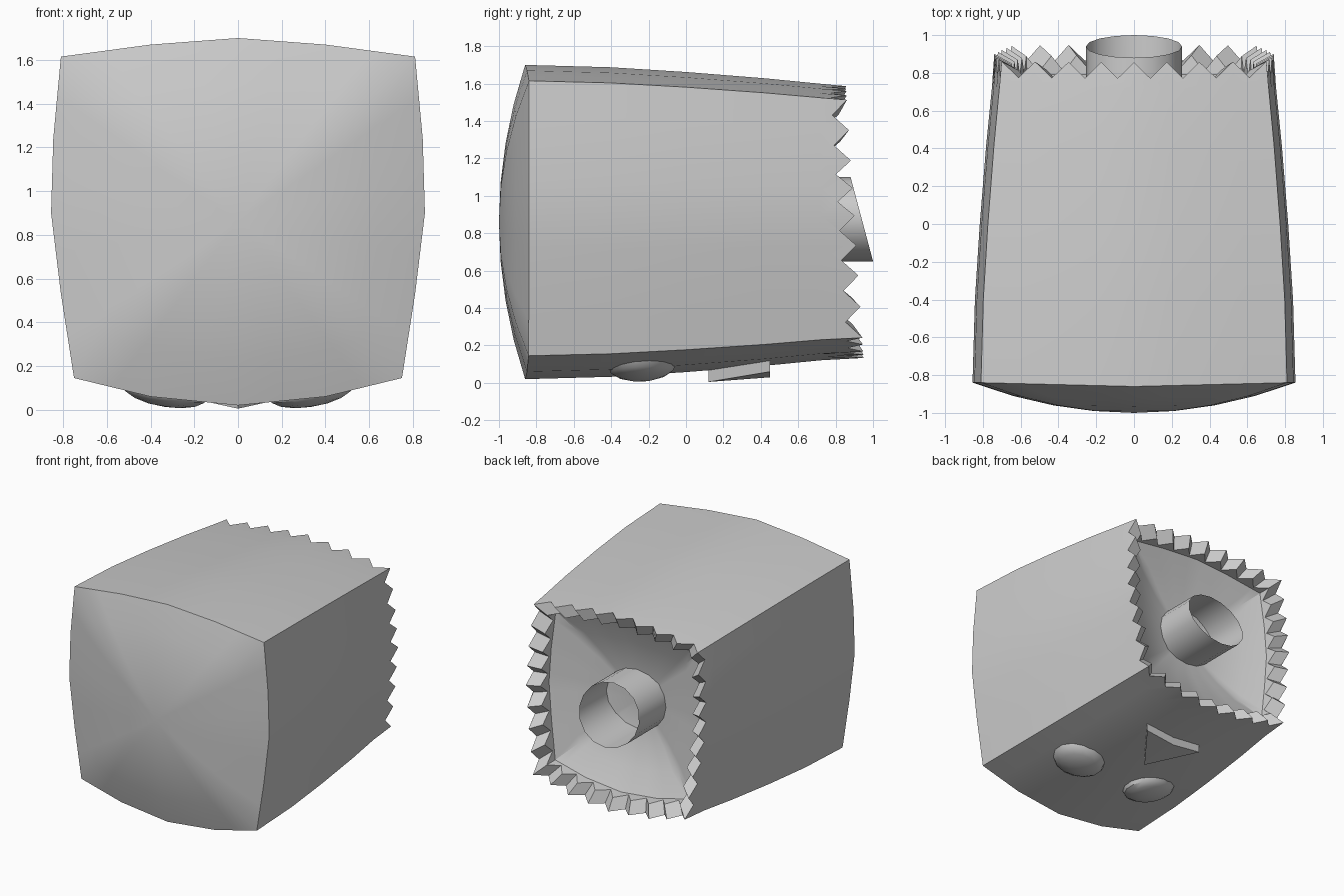
import bpy, bmesh, math
from mathutils import Vector

if "Cube" in bpy.data.objects:
    bpy.data.objects.remove(bpy.data.objects["Cube"])

CZ = 0.86  # height of the long axis


def make(name, bm, angle=35):
    bmesh.ops.recalc_face_normals(bm, faces=bm.faces)
    me = bpy.data.meshes.new(name)
    bm.to_mesh(me)
    bm.free()
    ob = bpy.data.objects.new(name, me)
    bpy.context.collection.objects.link(ob)
    bpy.ops.object.select_all(action='DESELECT')
    ob.select_set(True)
    bpy.context.view_layer.objects.active = ob
    bpy.ops.object.shade_smooth_by_angle(angle=math.radians(angle))
    return ob


def bridge(bm, a, b):
    n = len(a)
    for i in range(n):
        bm.faces.new((a[i], a[(i + 1) % n], b[(i + 1) % n], b[i]))


# Body cross-section: half outline mirrored, then each edge halved (8 per side)
half = [(0, .02), (.40, .06), (.75, .145), (.81, .53), (.855, .9),
        (.845, 1.24), (.81, 1.615), (.40, 1.67), (0, 1.70)]
loop = half + [(-x, z) for x, z in half[-2:0:-1]]
sect = []
for i, (x, z) in enumerate(loop):
    nx, nz = loop[(i + 1) % len(loop)]
    sect += [(x, z), ((x + nx) / 2, (z + nz) / 2)]
N = len(sect)


def tip_y(z):
    return .95 - .065 * (z - .14)


bm = bmesh.new()


def ring(s, yfun):
    out = []
    for i, (x, z) in enumerate(sect):
        zz = CZ + (z - CZ) * s
        out.append(bm.verts.new((x * s, yfun(i, x, zz), zz)))
    return out


def split_ring(s, yfun):
    # double the ring so that each edge carries a full tooth
    pts = []
    for i in range(N):
        a, b = Vector(sect[i]), Vector(sect[(i + 1) % N])
        pts += [a, (a + b) / 2]
    out = []
    for i, p in enumerate(pts):
        zz = CZ + (p.y - CZ) * s
        out.append(bm.verts.new((p.x * s, yfun(i, zz), zz)))
    return out


def tooth(off):
    return lambda i, z: tip_y(z) - off - (.085 if i % 2 else 0)


# Bulged front, from the middle out to the front edge
def edge_y(x):
    return -.86 + .02 * min(1, abs(x) / .81)


centre = bm.verts.new((0, -1, CZ))
prev = None
for f in (.25, .5, .75, 1):
    r = ring(f, lambda i, x, z: -1 + (edge_y(x) + 1) * f * f)
    if prev:
        bridge(bm, prev, r)
    else:
        for i in range(N):
            bm.faces.new((centre, r[i], r[(i + 1) % N]))
    prev = r

# Tapering walls
for y, s in ((-.4, .985), (0, .955), (.42, .915), (.72, .88)):
    r = ring(s, lambda i, x, z: y)
    bridge(bm, prev, r)
    prev = r

# Toothed rim
outer = split_ring(.865, tooth(0))
for i in range(N):
    j = (i + 1) % N
    bm.faces.new((prev[i], prev[j], outer[2 * j], outer[2 * i + 1], outer[2 * i]))
inner = split_ring(.76, tooth(.05))
bridge(bm, outer, inner)

# Dished panel inside the rim
prev = inner
for f in (1, .75, .5, .25):
    r = split_ring(.755 * f, lambda i, z: .58 + (tip_y(CZ + (z - CZ) / f) - .15 - .58) * f * f)
    bridge(bm, prev, r)
    prev = r
c = bm.verts.new((0, .58, CZ))
for i in range(2 * N):
    bm.faces.new((c, prev[i], prev[(i + 1) % (2 * N)]))
make("body", bm, 25)

# Stalk: open tube with a slanted end
bm = bmesh.new()
base, end = [], []
for i in range(16):
    a = math.tau * i / 16
    x, z = .255 * math.cos(a), .875 + .225 * math.sin(a)
    base.append(bm.verts.new((x, .57, z)))
    end.append(bm.verts.new((x, .94 - .06 * math.sin(a), z)))
bridge(bm, base, end)
make("stalk", bm)

# Eyes: shallow domes under the body
for side, label in ((1, "right"), (-1, "left")):
    bm = bmesh.new()
    bmesh.ops.create_uvsphere(bm, u_segments=14, v_segments=8, radius=1)
    bmesh.ops.delete(bm, geom=[v for v in bm.verts if v.co.z > .01], context='VERTS')
    for v in bm.verts:
        x, y, z = v.co
        v.co = (side * (.335 + .2 * x), -.235 + .18 * y, .088 + .03 * x + .008 * y + .075 * z)
    make(label + "_eye", bm)

# Nose: triangular block following the curved underside
bm = bmesh.new()
plan = [(0, .12, .005, .075), (.25, .45, .06, .13), (0, .45, .03, .105), (-.25, .45, .06, .13)]
low = [bm.verts.new((x, y, z)) for x, y, z, t in plan]
top = [bm.verts.new((x, y, t)) for x, y, z, t in plan]
bridge(bm, low, top)
for q in (low, top):
    bm.faces.new((q[0], q[1], q[2]))
    bm.faces.new((q[0], q[2], q[3]))
make("nose", bm, 30)
